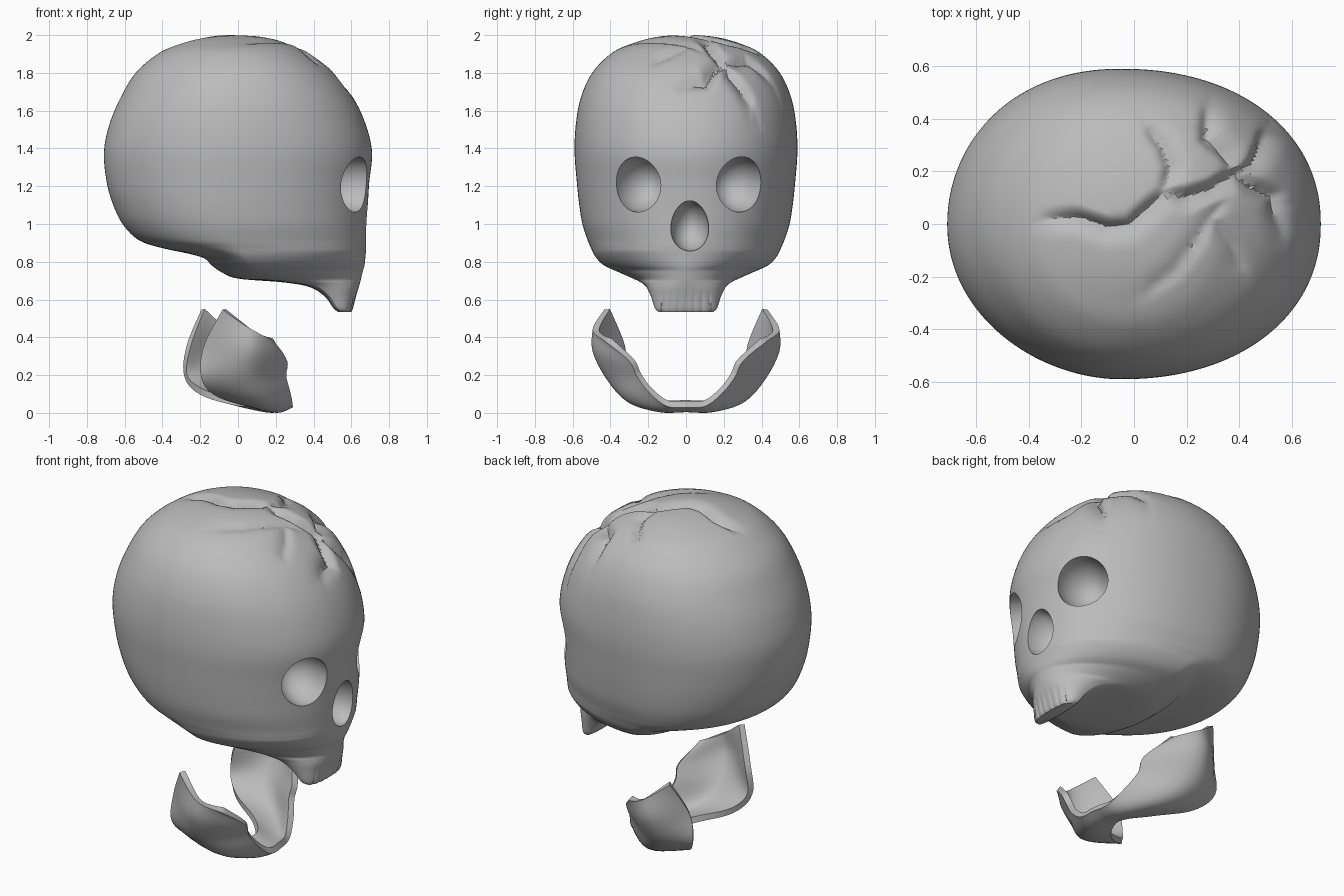
import bpy, bmesh, math
from mathutils import Vector

if "Cube" in bpy.data.objects:
    bpy.data.objects.remove(bpy.data.objects["Cube"])

bone = bpy.data.materials.new("bone grey")
bone.diffuse_color = (0.5, 0.5, 0.5, 1)
bone.use_nodes = True
bone.node_tree.nodes["Principled BSDF"].inputs["Base Color"].default_value = bone.diffuse_color


def make(name, verts, faces):
    me = bpy.data.meshes.new(name)
    me.from_pydata(verts, [], faces)
    ob = bpy.data.objects.new(name, me)
    bpy.context.collection.objects.link(ob)
    me.materials.append(bone)
    bm = bmesh.new()
    bm.from_mesh(me)
    bmesh.ops.recalc_face_normals(bm, faces=bm.faces)
    bm.to_mesh(me)
    bm.free()
    return ob


def activate(ob):
    bpy.ops.object.select_all(action='DESELECT')
    ob.select_set(True)
    bpy.context.view_layer.objects.active = ob


def apply_all(ob):
    activate(ob)
    for m in list(ob.modifiers):
        bpy.ops.object.modifier_apply(modifier=m.name)


def fit(ob, lo, hi):
    vs = ob.data.vertices
    for a in range(3):
        c = [v.co[a] for v in vs]
        p, q = min(c), max(c)
        for v in vs:
            v.co[a] = lo[a] + (v.co[a] - p) * (hi[a] - lo[a]) / (q - p)


def spline(rows, sub):
    out = []
    for i in range(len(rows) - 1):
        p = [rows[max(i - 1, 0)], rows[i], rows[i + 1], rows[min(i + 2, len(rows) - 1)]]
        for k in range(sub):
            t = k / sub
            out.append([0.5 * (2 * b + (c - a) * t + (2 * a - 5 * b + 4 * c - d) * t * t
                               + (3 * b - a - 3 * c + d) * t ** 3) for a, b, c, d in zip(*p)])
    return out + [list(rows[-1])]


# skull sections: z, back x, front x, half width, widest x
rows = [(.54, .53, .60, .145, .55), (.56, .505, .61, .165, .53), (.62, .46, .625, .185, .49),
        (.67, .38, .64, .21, .43), (.695, .24, .647, .24, .35), (.715, .0, .652, .28, .24),
        (.75, -.09, .66, .36, .14), (.785, -.14, .67, .435, .08), (.83, -.2, .675, .48, .04),
        (.88, -.42, .68, .505, .0), (.92, -.53, .682, .522, -.03), (1.0, -.61, .685, .548, -.04),
        (1.1, -.66, .688, .565, -.05), (1.22, -.695, .695, .578, -.05), (1.38, -.71, .71, .59, -.05),
        (1.53, -.68, .675, .583, -.05), (1.67, -.62, .608, .556, -.04), (1.8, -.54, .505, .495, -.03),
        (1.9, -.42, .375, .395, -.03), (1.95, -.31, .278, .29, -.03), (1.985, -.17, .13, .16, -.03),
        (2.0, -.035, -.025, .005, -.03)]
rings, N = spline(rows, 7), 260

# crack paths in plan; each groove is steep on one side and shallow on the other
cracks = [
    (.045, [(-.34, .02), (-.22, .03), (-.1, -.01), (-.02, 0), (.06, .07), (.12, .13)]),
    (.055, [(.12, .13), (.2, .11), (.3, .14), (.4, .2), (.47, .15), (.54, .11), (.57, -.03)]),
    (.035, [(.12, .13), (.14, .22), (.11, .3), (.05, .37)]),
    (.04, [(.4, .2), (.35, .27), (.28, .33), (.28, .45)]),
    (.04, [(.4, .2), (.46, .24), (.49, .3), (.5, .36)]),
    (.02, [(.36, .1), (.3, .03), (.24, -.07), (.16, -.18), (.04, -.27)]),
    (.02, [(.3, .03), (.38, -.08), (.42, -.18)])]


def crack_depth(x, y):
    best = 0
    for depth, pts in cracks:
        for i in range(len(pts) - 1):
            a, b, p = Vector(pts[i]), Vector(pts[i + 1]), Vector((x, y))
            d = b - a
            t = max(0, min(1, (p - a).dot(d) / d.length_squared))
            r = p - a - d * t
            side = d.x * r.y - d.y * r.x
            w = .05 if side > 0 else .09
            f = max(0, 1 - r.length / w)
            u = (i + t) / (len(pts) - 1)
            best = max(best, depth * f * f * (1 - abs(2 * u - 1) ** 4 * .75))
    return best


verts = []
for z, xb, xf, w, xc in rings:
    for k in range(N):
        a = 2 * math.pi * k / N
        c, s = math.cos(a), math.sin(a)
        # the back is a little fuller on one side; the cheeks taper to the snout
        n = 2.15 if c > 0 else 2.03 + .1 * s
        n += max(0, .7 - z) * 3
        if c > 0:
            n -= .35 * max(0, 1 - abs(z - .76) / .1)
        x = xc + (xf - xc if c > 0 else xc - xb) * math.copysign(abs(c) ** (2 / n), c)
        y = w * math.copysign(abs(s) ** (2 / n), s)
        if z < .66 and c > 0 and abs(y) < .13:      # faint tooth grooves
            x -= .004 * math.cos(y * math.pi / .042) ** 4 * min(1, (.66 - z) / .06)
        p = Vector((x, y, z))
        if z > 1.5 and x > -.4:
            p -= (p - Vector((0, 0, 1.2))).normalized() * crack_depth(x, y)
        verts.append(p)
M = len(rings)
faces = [(i * N + k, i * N + (k + 1) % N, (i + 1) * N + (k + 1) % N, (i + 1) * N + k)
         for i in range(M - 1) for k in range(N)]
faces += [tuple(range(N))[::-1], tuple(range((M - 1) * N, M * N))]
skull = make("skull", verts, faces)
fit(skull, (-.71, -.59, .535), (.71, .59, 2.0))


# eye sockets and nose opening
def hollow(name, loc, size, yaw=0, taper=0):
    bpy.ops.mesh.primitive_uv_sphere_add(segments=48, ring_count=24, radius=1)
    cut = bpy.context.object
    cut.name = name
    cut.hide_render = True
    cut.data.materials.append(bone)
    for v in cut.data.vertices:
        p = Vector((v.co.x * size[0], v.co.y * size[1] * (1 - taper * v.co.z), v.co.z * size[2]))
        q = Vector((p.x * math.cos(yaw) - p.y * math.sin(yaw),
                    p.x * math.sin(yaw) + p.y * math.cos(yaw), p.z))
        v.co = q + Vector(loc)
    m = skull.modifiers.new(name, 'BOOLEAN')
    m.operation, m.object, m.solver = 'DIFFERENCE', cut, 'EXACT'
    apply_all(skull)
    bpy.data.objects.remove(cut)


hollow("eye_cutter_right", (.61, -.25, 1.21), (.19, .135, .147), -.4)
hollow("eye_cutter_left", (.605, .285, 1.21), (.19, .14, .147), .4)
hollow("nose_cutter", (.68, .02, .99), (.15, .1, .133), 0, .1)
activate(skull)
bpy.ops.object.shade_smooth_by_angle(angle=math.radians(40))

# jaw: cupped horseshoe sheet; each row runs front edge, middle, back edge
half = [((.28, 0, .045), (.2, 0, .02), (.1, 0, .05)),
        ((.27, .1, .05), (.17, .14, .02), (.0, .16, .055)),
        ((.24, .19, .12), (.06, .3, .07), (-.18, .26, .11)),
        ((.21, .25, .2), (-.02, .41, .19), (-.26, .33, .2)),
        ((.21, .29, .28), (-.02, .48, .33), (-.24, .34, .36)),
        ((.13, .41, .385), (.0, .48, .44), (-.15, .42, .55))]
strip = [[(x, -y, z) for x, y, z in r] for r in half[:0:-1]] + half
flat = spline([[c for p in r for c in p] for r in strip], 6)
jv, W = [], 13
for r in flat:
    jv += [(x - .14 * y, y, z) for x, y, z in spline([r[0:3], r[3:6], r[6:9]], 6)]
jf = [(i * W + k, i * W + k + 1, (i + 1) * W + k + 1, (i + 1) * W + k)
      for i in range(len(flat) - 1) for k in range(W - 1)]
jaw = make("jaw", jv, jf)
m = jaw.modifiers.new("thickness", 'SOLIDIFY')
m.thickness, m.offset = .035, 0
apply_all(jaw)
fit(jaw, (-.29, -.5, 0), (.29, .5, .55))
activate(jaw)
bpy.ops.object.shade_smooth_by_angle(angle=math.radians(50))
